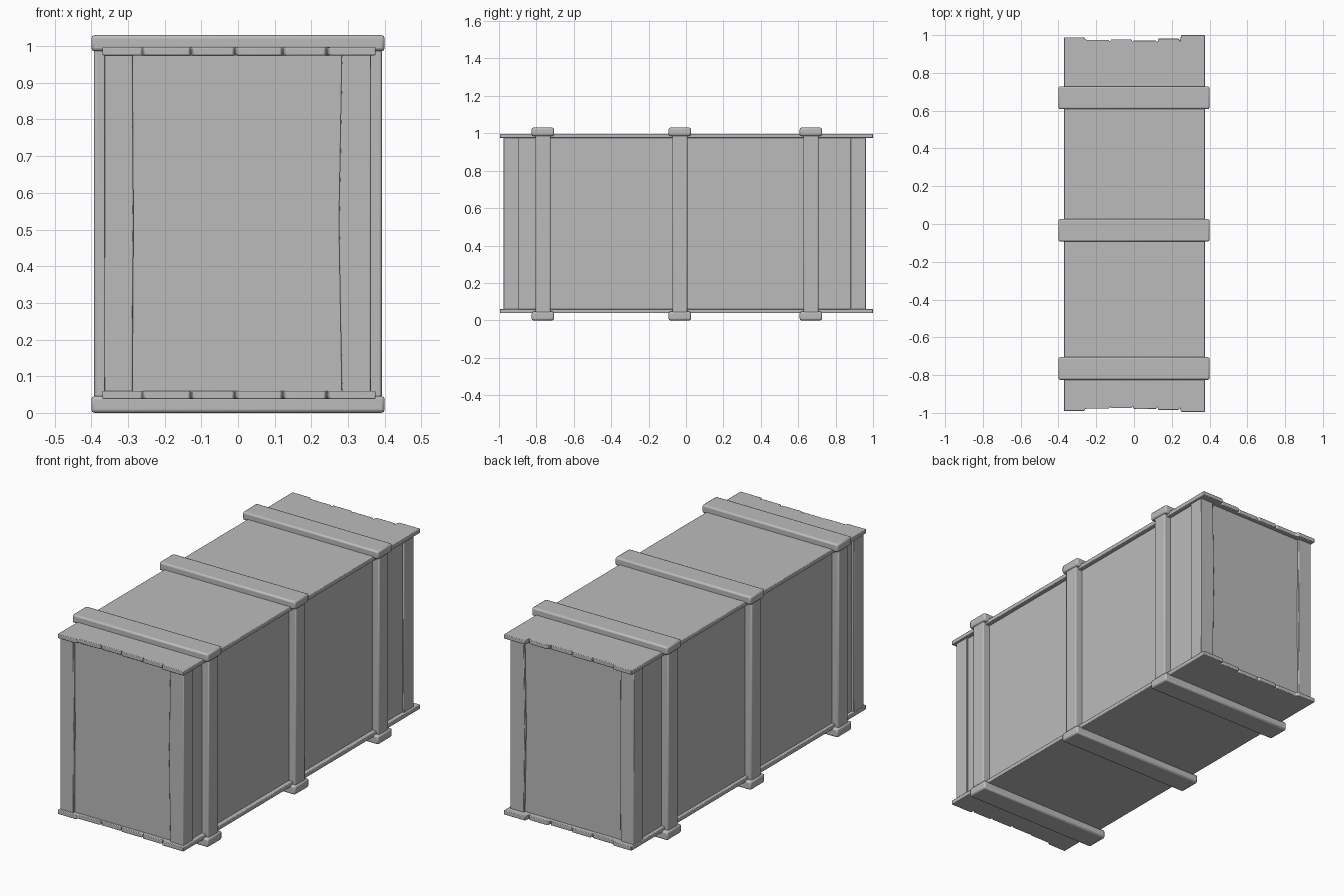
import bpy, bmesh

cube = bpy.data.objects.get("Cube")
if cube:
    bpy.data.objects.remove(cube)

GREY = (0.5, 0.5, 0.5, 1)
mat = bpy.data.materials.new("plain grey")
mat.use_nodes = True
mat.diffuse_color = GREY
mat.node_tree.nodes["Principled BSDF"].inputs["Base Color"].default_value = GREY


def finish(name, bm, bevel):
    bmesh.ops.recalc_face_normals(bm, faces=bm.faces)
    mesh = bpy.data.meshes.new(name)
    bm.to_mesh(mesh)
    bm.free()
    mesh.materials.append(mat)
    obj = bpy.data.objects.new(name, mesh)
    bpy.context.collection.objects.link(obj)
    if bevel:
        mod = obj.modifiers.new("worn edges", "BEVEL")
        mod.width = bevel
        mod.segments = 2
    bpy.ops.object.select_all(action="DESELECT")
    obj.select_set(True)
    bpy.context.view_layer.objects.active = obj
    bpy.ops.object.shade_smooth_by_angle()
    return obj


def box(name, x, y, z, bevel=0.0):
    bm = bmesh.new()
    bmesh.ops.create_cube(bm, size=1)
    for v in bm.verts:
        for i, (lo, hi) in enumerate((x, y, z)):
            v.co[i] = lo if v.co[i] < 0 else hi
    return finish(name, bm, bevel)


# Ragged plank ends: each step is one board, with a small nick at every seam
SEAMS = (-0.37, -0.25, -0.12, 0.0, 0.13, 0.25, 0.375)
FRONT_ENDS = (-0.99, -0.978, -0.975, -0.98, -0.985, -0.995)
BACK_ENDS = (0.988, 0.975, 0.978, 0.972, 0.982, 1.0)


def end_line(ends, inward):
    pts = []
    for i, y in enumerate(ends):
        left, right = SEAMS[i], SEAMS[i + 1]
        pts += [(left, y), (right - 0.014, y)]
        pts.append((right - 0.007, y + inward * 0.012) if i < 5 else (right, y))
    return pts


def plank_panel(name, z0, z1):
    bm = bmesh.new()
    outline = end_line(FRONT_ENDS, 1) + end_line(BACK_ENDS, -1)[::-1]
    face = bm.faces.new([bm.verts.new((x, y, z0)) for x, y in outline])
    top = bmesh.ops.extrude_face_region(bm, geom=[face])["geom"]
    for v in top:
        if isinstance(v, bmesh.types.BMVert):
            v.co.z = z1
    return finish(name, bm, 0.003)


plank_panel("lid_panel", 0.975, 0.997)
plank_panel("base_panel", 0.038, 0.06)

# Crate walls, set in slightly behind the corner posts
box("crate_walls", (-0.352, 0.352), (-0.962, 0.95), (0.05, 0.985))

# Corner posts, a little uneven, bowed at mid height
for end, y in (("front", (-0.975, -0.892)), ("back", (0.88, 0.962))):
    for side, x, bow in (("right", (-0.365, -0.288), 0.003), ("left", (0.283, 0.362), -0.008)):
        post = box(f"{end}_{side}_corner_post", x, y, (0.055, 0.98), 0.003)
        bm = bmesh.new()
        bm.from_mesh(post.data)
        upright = [e for e in bm.edges if abs(e.verts[0].co.z - e.verts[1].co.z) > 0.5]
        bmesh.ops.subdivide_edges(bm, edges=upright, cuts=1, use_grid_fill=True)
        for v in bm.verts:
            if 0.3 < v.co.z < 0.7 and abs(v.co.x) < 0.3:
                v.co.x += bow
        bm.to_mesh(post.data)
        bm.free()

# Three bands of battens around the crate
for place, y in (("front", -0.765), ("middle", -0.033), ("back", 0.668)):
    across = (y - 0.06, y + 0.06)
    box(f"{place}_top_batten", (-0.4, 0.4), across, (0.986, 1.03), 0.009)
    box(f"{place}_bottom_batten", (-0.4, 0.4), across, (0.0, 0.046), 0.009)
    for side, x in (("right", (-0.392, -0.345)), ("left", (0.345, 0.392))):
        box(f"{place}_{side}_batten", x, (y - 0.04, y + 0.04), (0.03, 1.0), 0.006)
